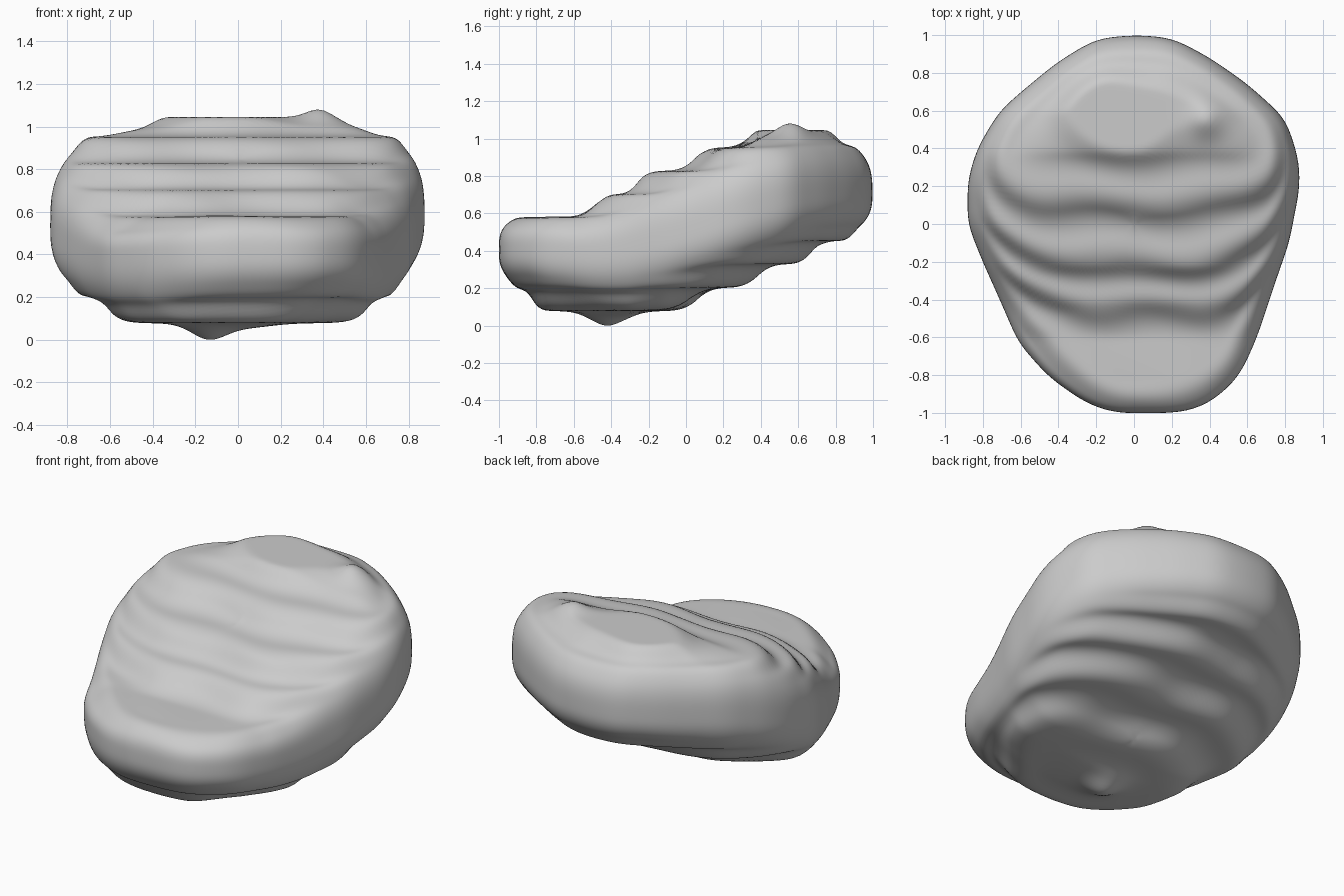
import bpy, bmesh, math

if "Cube" in bpy.data.objects:
    bpy.data.objects.remove(bpy.data.objects["Cube"])

# Plan outline, and smooth top / bottom / rim profiles as (y, z)
OUTLINE = [(.87, .35), (.878, .2), (.82, -.1), (.75, -.3), (.65, -.6), (.56, -.8),
           (.45, -.91), (.33, -.98), (.2, -1), (.05, -1), (-.1, -1), (-.25, -.95), (-.45, -.81),
           (-.61, -.63), (-.71, -.4), (-.8, -.2), (-.88, 0), (-.88, .23), (-.83, .4),
           (-.71, .6), (-.56, .73), (-.4, .86), (-.2, .98), (0, 1), (.2, .985),
           (.4, .88), (.6, .74), (.8, .56)]
TOP = [(-1, .605), (-.6, .605), (-.45, .66), (-.23, .782), (.1, .912), (.38, 1.03),
       (.6, 1.07), (.8, 1.07), (1, 1.05)]
BOTTOM = [(-1, .14), (-.88, .1), (-.75, .05), (-.55, .04), (-.3, .05), (-.12, .09),
          (.05, .15), (.4, .275), (.7, .385), (1, .43)]
RIM = [(-1, .41), (-.4, .4), (0, .5), (.3, .61), (.6, .69), (1, .71)]


def lookup(table, v):
    for (a, p), (b, q) in zip(table, table[1:]):
        if v <= b:
            return p + (q - p) * max(0, min(1, (v - a) / (b - a)))
    return table[-1][1]


def rim(y):
    return sum(lookup(RIM, y + d * .05) for d in range(-2, 3)) / 5


polar = sorted((math.atan2(y, x) % math.tau, math.hypot(x, y)) for x, y in OUTLINE)
polar = [(polar[-1][0] - math.tau, polar[-1][1])] + polar + [(polar[0][0] + math.tau, polar[0][1])]


def chord(a):
    a %= math.tau
    for (p, r), (q, s) in zip(polar, polar[1:]):
        if p <= a <= q:
            return r * s * math.sin(q - p) / (r * math.sin(a - p) + s * math.sin(q - a))
    return polar[1][1]


def radius(a):
    return sum(chord(a + d * .035) for d in (-2, -1, 0, 1, 2)) / 5


def bump(x, y, cx, cy, w):
    return math.exp(-((x - cx) ** 2 + (y - cy) ** 2) / w ** 2)


def terrace(z, s):
    """Pull heights towards even levels, fading out on the rounded sides."""
    k = (z - .085) / .125
    f = k - round(k)
    stepped = .085 + .125 * (round(k) + f * abs(2 * f) ** 1.8)
    t = max(0, min(1, (.97 - s) / .15))
    return z + (stepped - z) * .9 * t * t * (3 - 2 * t)


SEG, RINGS = 160, 64
RADII = [radius(j * math.tau / SEG) for j in range(SEG)]


def surface(j, s, side):
    a = j * math.tau / SEG
    r = RADII[j] * s
    x, y = r * math.cos(a), r * math.sin(a)
    mid = rim(y)
    wobble = .008 * math.sin(9 * x + 5 * y)
    if side > 0:
        # crisp front lip, fuller back, sloping front-left shoulder
        n = 4.3 + 5 * max(0, math.cos(a + 1.4)) ** 6 - 1.3 * max(0, math.cos(a + 2.3)) ** 4
        n += .6 * max(0, math.sin(a))
        z = mid + (lookup(TOP, y) + wobble - mid) * (1 - s ** n) ** (1 / 3.1)
        z = min(terrace(z, s), 1.052) + .04 * bump(x, y, .38, .55, .08)
    else:
        low = lookup(BOTTOM, y) + wobble + .07 * bump(x, y, .45, -.75, .3)
        n = 2.9 + .8 * max(0, math.sin(a)) + 1.6 * max(0, -math.sin(a)) ** 3
        z = terrace(mid + (low - mid) * (1 - s ** n) ** (1 / 2.7), s)
        z -= max(0, z - .005) * bump(x, y, -.13, -.42, .11)
    return x, y, z


# Slab: concentric rings over the top, sharing a rim with rings underneath
bm = bmesh.new()
levels = [(math.sin(i / RINGS * math.pi / 2), 1) for i in range(1, RINGS + 1)]
levels += [(math.sin(i / RINGS * math.pi / 2), -1) for i in range(RINGS - 1, 0, -1)]
rings = [[bm.verts.new(surface(j, s, side)) for j in range(SEG)] for s, side in levels]
for lower, upper in zip(rings, rings[1:]):
    for j in range(SEG):
        k = (j + 1) % SEG
        bm.faces.new((lower[j], upper[j], upper[k], lower[k]))
for side, ring in ((1, rings[0]), (-1, rings[-1])):
    c = bm.verts.new(surface(0, 0, side))
    for j in range(SEG):
        bm.faces.new((c, ring[j], ring[(j + 1) % SEG]))
for _ in range(2):
    bmesh.ops.smooth_vert(bm, verts=bm.verts, factor=.5, use_axis_x=True, use_axis_y=True, use_axis_z=True)
bmesh.ops.recalc_face_normals(bm, faces=bm.faces)
base = min(v.co.z for v in bm.verts)
bmesh.ops.translate(bm, verts=bm.verts, vec=(0, 0, -base))
mesh = bpy.data.meshes.new("stone_slab")
bm.to_mesh(mesh)
bm.free()
stone = bpy.data.objects.new("stone_slab", mesh)
bpy.context.collection.objects.link(stone)
for p in mesh.polygons:
    p.use_smooth = True
